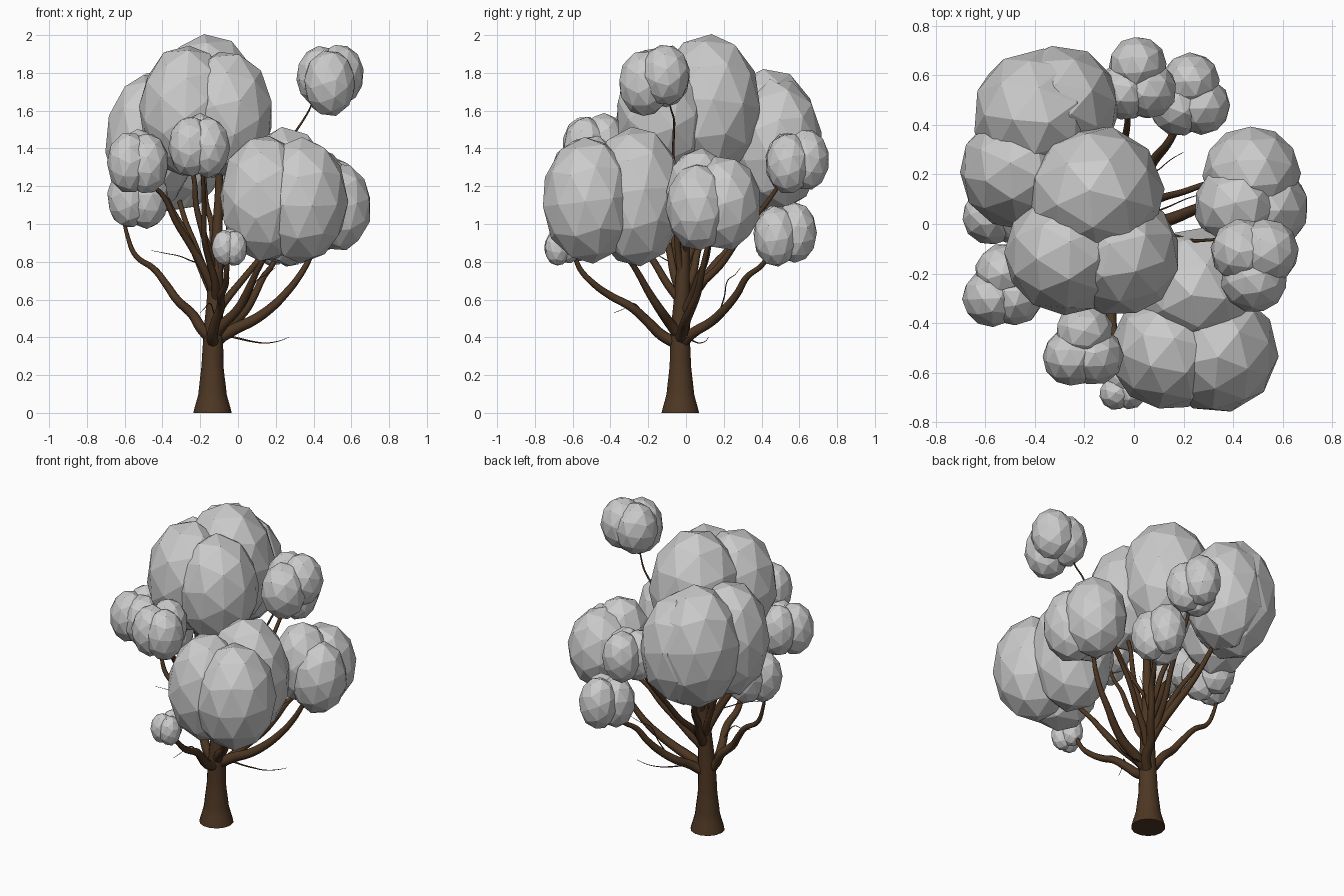
import bpy, bmesh, math, random
from mathutils import Vector, Matrix, Euler

random.seed(4)
cube = bpy.data.objects.get("Cube")
if cube:
    bpy.data.objects.remove(cube)


def material(name, rgb):
    m = bpy.data.materials.new(name)
    m.use_nodes = True
    m.diffuse_color = (*rgb, 1)
    m.node_tree.nodes["Principled BSDF"].inputs["Base Color"].default_value = (*rgb, 1)
    return m


bark = material("brown bark", (0.075, 0.038, 0.017))
leaf = material("grey foliage", (0.6, 0.6, 0.6))


def tube(name, points, radii, sides=2, wobble=0.0):
    """Tapered smooth tube through the points, gnarled by a little wobble."""
    pts = [(Vector(p), r) for p, r in zip(points, radii)]
    if wobble:
        fine = [pts[0]]
        for (a, ra), (b, rb) in zip(pts, pts[1:]):
            jitter = Vector([random.uniform(-wobble, wobble) for _ in range(3)])
            fine += [((a + b) / 2 + jitter, (ra + rb) / 2), (b, rb)]
        pts = fine
    curve = bpy.data.curves.new(name, "CURVE")
    curve.dimensions = "3D"
    curve.bevel_depth = 1
    curve.bevel_resolution = sides
    curve.resolution_u = 5
    curve.use_fill_caps = True
    spline = curve.splines.new("BEZIER")
    spline.bezier_points.add(len(pts) - 1)
    for bp, (p, r) in zip(spline.bezier_points, pts):
        bp.co, bp.radius = p, r
        bp.handle_left_type = bp.handle_right_type = "AUTO"
    curve.materials.append(bark)
    ob = bpy.data.objects.new(name, curve)
    bpy.context.collection.objects.link(ob)
    bpy.ops.object.select_all(action="DESELECT")
    ob.select_set(True)
    bpy.context.view_layer.objects.active = ob
    bpy.ops.object.convert(target="MESH")


def branch(name, points, r0, r1=0.008):
    n = len(points) - 1
    tube(name, points, [r0 + (r1 - r0) * i / n for i in range(n + 1)],
         wobble=min(0.016, r0))


def clump(name, lobes):
    """Foliage clump of faceted lobes, each (x, y, z, radius, half height)."""
    bm = bmesh.new()
    for x, y, z, r, h in lobes:
        turn = Euler([random.uniform(0, math.tau) for _ in range(3)]).to_matrix().to_4x4()
        shape = Matrix.Translation((x, y, z)) @ Matrix.Diagonal((r, r, h, 1))
        bmesh.ops.create_icosphere(bm, subdivisions=2, radius=1.02, matrix=shape @ turn)
    mesh = bpy.data.meshes.new(name)
    bm.to_mesh(mesh)
    bm.free()
    mesh.materials.append(leaf)
    bpy.context.collection.objects.link(bpy.data.objects.new(name, mesh))


def small_clump(name, x, y, z, size=0.1):
    """Three closely overlapping lobes in a triangle."""
    r, h = size * 1.16, size * 1.6
    clump(name, [(x + 0.05 * size, y + 0.55 * size, z + 0.15 * size, r, h),
                 (x - 0.46 * size, y - 0.48 * size, z, r, h),
                 (x + 0.46 * size, y - 0.43 * size, z - 0.05 * size, r, h)])


# Trunk with flared foot
tube("trunk",
     [(-.135, -.03, 0), (-.135, -.03, .1), (-.135, -.03, .25), (-.13, -.03, .42),
      (-.12, -.02, .65), (-.11, -.01, .95), (-.1, 0, 1.25), (-.12, 0, 1.55)],
     [.102, .075, .058, .052, .041, .028, .02, .01], sides=5)

# Low main limbs
branch("left_low_limb", [(-.13, -.03, .38), (-.24, -.02, .52), (-.38, 0, .68),
                         (-.54, .03, .83), (-.61, .05, 1.05)], .032)
branch("front_low_limb", [(-.13, -.03, .36), (-.12, -.2, .48), (-.09, -.4, .62),
                          (-.06, -.56, .76), (-.05, -.65, .9)], .032)
branch("back_low_limb", [(-.13, -.03, .36), (-.02, .13, .48), (.09, .27, .63),
                         (.18, .4, .78), (.23, .5, .95)], .032)
branch("side_low_limb", [(-.13, -.03, .38), (.08, 0, .49), (.25, .06, .63),
                         (.38, .1, .82), (.47, .12, 1.05)], .034)
branch("front_side_limb", [(-.13, -.03, .4), (0, -.14, .55), (.1, -.26, .75),
                           (.2, -.4, 1.0)], .032)

# Upper limbs fanning into the crown
branch("side_upper_limb", [(-.12, -.02, .52), (.02, .06, .7), (.2, .13, .92), (.42, .18, 1.1)], .024)
branch("back_upper_limb", [(-.12, -.02, .55), (-.09, .18, .78), (-.03, .38, 1.05),
                           (.01, .56, 1.32)], .024)
branch("back_left_limb", [(-.12, -.02, .55), (-.19, .15, .78), (-.28, .3, 1.02),
                          (-.36, .42, 1.35)], .03)
branch("left_crown_limb", [(-.12, -.02, .6), (-.23, .06, .85), (-.36, .14, 1.1),
                           (-.46, .2, 1.35)], .024)
branch("left_front_limb", [(-.12, -.02, .62), (-.24, -.09, .87), (-.39, -.19, 1.14),
                           (-.53, -.27, 1.33)], .026)
branch("front_crown_limb", [(-.12, -.02, .58), (-.15, -.17, .8), (-.18, -.33, 1.08),
                            (-.2, -.48, 1.38)], .024)
branch("middle_crown_limb", [(-.12, -.02, .72), (-.19, -.07, .97), (-.23, -.1, 1.22),
                             (-.28, -.13, 1.5)], .022)
branch("right_crown_limb", [(-.11, -.02, .7), (-.05, -.05, .95), (-.04, -.08, 1.2),
                            (-.03, -.13, 1.5)], .02)
branch("inner_back_limb", [(-.11, -.01, .75), (-.14, .09, 1), (-.18, .14, 1.25),
                           (-.19, .15, 1.55)], .02)

# Thin twigs
branch("high_twig", [(-.1, 0, .85), (.03, -.03, 1.02), (.17, -.05, 1.24), (.3, -.065, 1.48),
                     (.38, -.08, 1.61), (.45, -.12, 1.75)], .011, .003)
branch("low_side_twig", [(-.11, -.03, .42), (.02, .02, .39), (.14, .07, .37), (.27, .12, .4)], .007, .001)
branch("front_twig", [(-.12, -.2, .5), (-.15, -.28, .58), (-.2, -.38, .53)], .004, .001)
branch("left_twig", [(-.2, -.06, .79), (-.31, -.14, .83), (-.46, -.2, .86)], .004, .001)
branch("back_twig", [(.02, .18, .54), (.1, .22, .7), (.2, .29, .77)], .004, .001)

# Large foliage clumps
clump("top_crown", [(-.155, .12, 1.625, .275, .375), (-.275, -.12, 1.6, .245, .345),
                    (-.06, -.125, 1.58, .245, .335)])
clump("back_left_crown", [(-.385, .44, 1.44, .265, .38), (-.3, .48, 1.42, .24, .35),
                          (-.465, .215, 1.43, .235, .36)])
clump("front_crown", [(.255, -.265, 1.145, .25, .365), (.14, -.515, 1.135, .235, .335),
                      (.335, -.515, 1.125, .245, .33)])
clump("side_crown", [(.475, .2, 1.11, .195, .25), (.42, .07, 1.15, .175, .25),
                     (.535, .065, 1.09, .17, .23)])

# Small foliage clumps
clump("floating_clump", [(.44, -.11, 1.78, .13, .16), (.535, -.11, 1.79, .13, .16),
                         (.485, -.22, 1.745, .135, .175)])
small_clump("left_front_clump", -.53, -.25, 1.325)
small_clump("front_clump", -.205, -.49, 1.41)
small_clump("left_low_clump", -.53, .08, 1.14)
small_clump("front_low_clump", -.045, -.655, .875, .058)
small_clump("back_clump", .01, .585, 1.325)
small_clump("back_low_clump", .225, .52, .94)
